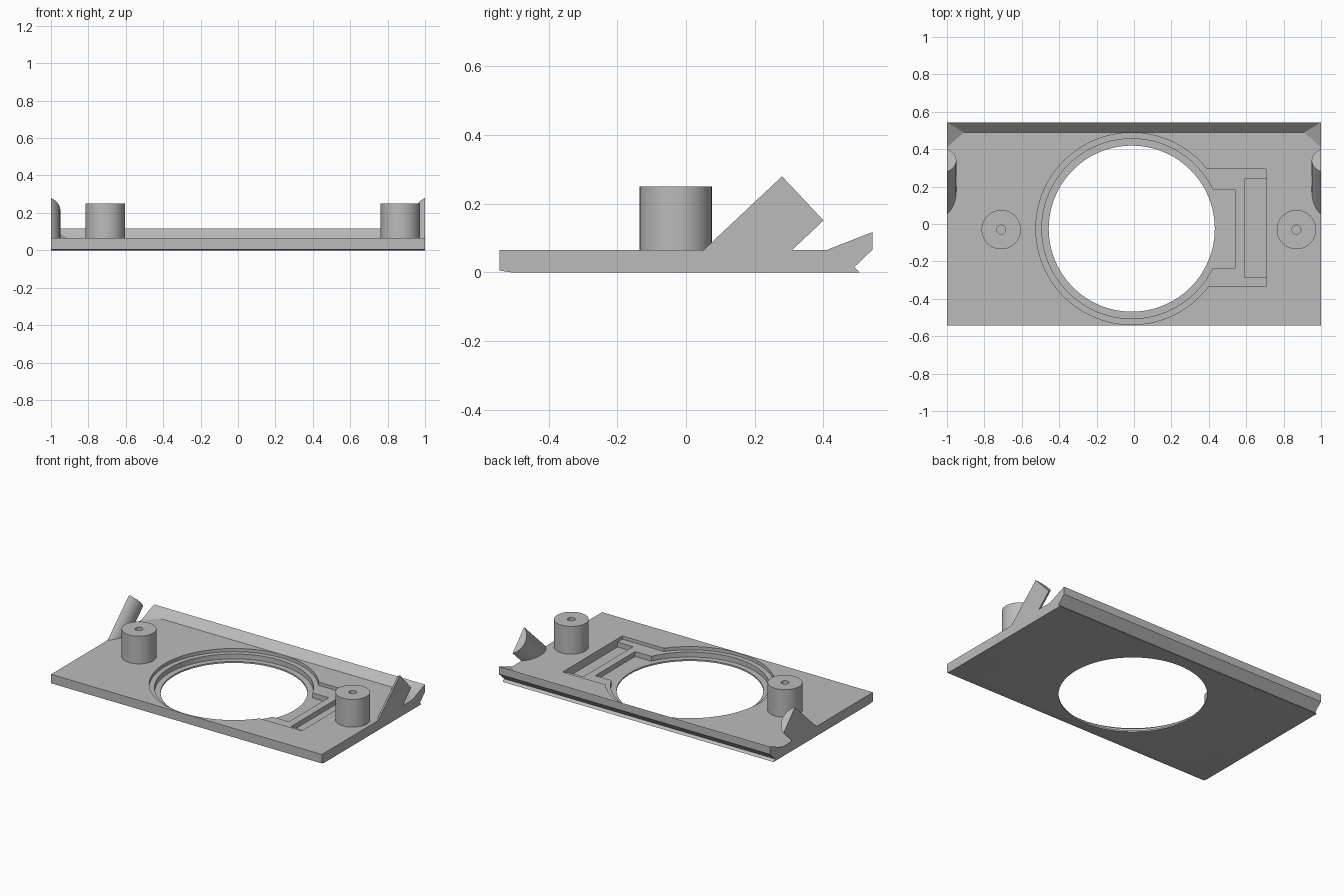
import bpy, bmesh, math
from mathutils import Matrix, Vector

if "Cube" in bpy.data.objects:
    bpy.data.objects.remove(bpy.data.objects["Cube"])

grey = bpy.data.materials.new("plain grey")
grey.diffuse_color = (0.5, 0.5, 0.5, 1)
grey.use_nodes = True
grey.node_tree.nodes["Principled BSDF"].inputs["Base Color"].default_value = grey.diffuse_color


def make(name, bm):
    bmesh.ops.recalc_face_normals(bm, faces=bm.faces)
    me = bpy.data.meshes.new(name)
    bm.to_mesh(me)
    bm.free()
    ob = bpy.data.objects.new(name, me)
    bpy.context.collection.objects.link(ob)
    me.materials.append(grey)
    return ob


def box(name, x0, x1, y0, y1, z0, z1):
    bm = bmesh.new()
    mid = Vector((x0 + x1, y0 + y1, z0 + z1)) / 2
    size = Matrix.Diagonal((x1 - x0, y1 - y0, z1 - z0, 1))
    bmesh.ops.create_cube(bm, size=1, matrix=Matrix.Translation(mid) @ size)
    return make(name, bm)


def cylinder(name, centre, r, depth, rot=Matrix(), segments=48):
    bm = bmesh.new()
    bmesh.ops.create_cone(bm, cap_ends=True, segments=segments, radius1=r, radius2=r,
                          depth=depth, matrix=Matrix.Translation(centre) @ rot)
    return make(name, bm)


def upright(name, x, y, r, z0, z1, segments=48):
    return cylinder(name, (x, y, (z0 + z1) / 2), r, z1 - z0, segments=segments)


def boolean(ob, tool, operation='DIFFERENCE'):
    mod = ob.modifiers.new("cut", 'BOOLEAN')
    mod.operation, mod.solver, mod.object = operation, 'EXACT', tool
    bpy.context.view_layer.objects.active = ob
    bpy.ops.object.modifier_apply(modifier=mod.name)
    bpy.data.objects.remove(tool)


def smooth(ob):
    bpy.ops.object.select_all(action='DESELECT')
    ob.select_set(True)
    bpy.context.view_layer.objects.active = ob
    bpy.ops.object.shade_smooth_by_angle(angle=math.radians(30))


# Plate: side profile (y, z) with raised rear lip, swept across x
TOP = 0.065
profile = [(-0.543, 0.005), (-0.51, 0), (0.505, 0), (0.49, 0.015), (0.543, 0.066),
           (0.543, 0.117), (0.49, TOP), (-0.543, TOP)]
bm = bmesh.new()
face = bm.faces.new([bm.verts.new((-1, y, z)) for y, z in profile])
swept = bmesh.ops.extrude_face_region(bm, geom=[face])
bmesh.ops.translate(bm, vec=(2, 0, 0),
                    verts=[v for v in swept["geom"] if isinstance(v, bmesh.types.BMVert)])
plate = make("plate", bm)

# Stepped recess, side pocket, slot and the round opening
CX, CY = -0.012, -0.025
LEDGE, FLOOR = 0.043, 0.01
boolean(plate, upright("cutter", CX, CY, 0.513, LEDGE, 0.3, 96))
boolean(plate, box("cutter", 0.3, 0.705, -0.335, 0.295, LEDGE, 0.3))
boolean(plate, upright("cutter", CX, CY, 0.481, FLOOR, 0.3, 96))
boolean(plate, box("cutter", 0.3, 0.54, -0.235, 0.185, FLOOR, 0.3))
boolean(plate, box("cutter", 0.59, 0.705, -0.285, 0.24, FLOOR, 0.3))
boolean(plate, upright("cutter", CX, CY, 0.444, -0.1, 0.3, 96))
smooth(plate)

# Screw posts with blind holes
for side, x in (("left", -0.71), ("right", 0.868)):
    post = upright(side + "_post", x, -0.03, 0.105, 0.06, 0.25)
    boolean(post, upright("cutter", x, -0.03, 0.024, 0.08, 0.4, 24))
    smooth(post)

# Slanted pegs trimmed flush with the plate ends, and lip corner fillets
ANGLE = math.radians(43.2)
axis = Vector((0, math.cos(ANGLE), math.sin(ANGLE)))
turn = Matrix.Rotation(ANGLE - math.pi / 2, 4, 'X')
for side, s in (("left", -1), ("right", 1)):
    tip = Vector((s * 1.053, 0.34, 0.215))
    peg = cylinder(side + "_peg", tip - axis * 0.225, 0.103, 0.45, turn.inverted()
                   if (turn @ Vector((0, 0, 1))).y < 0 else turn, 64)
    x0, x1 = sorted((s * 0.8, s * 1.0))
    boolean(peg, box("cutter", x0, x1, -0.5, 0.6, 0.04, 0.5), 'INTERSECT')
    smooth(peg)

    bm = bmesh.new()
    for x, y, z in ((1, 0.41, TOP), (0.91, 0.49, TOP), (1, 0.543, 0.117), (1, 0.49, TOP)):
        bm.verts.new((s * x, y, z))
    bmesh.ops.convex_hull(bm, input=bm.verts)
    make(side + "_lip_corner", bm)
